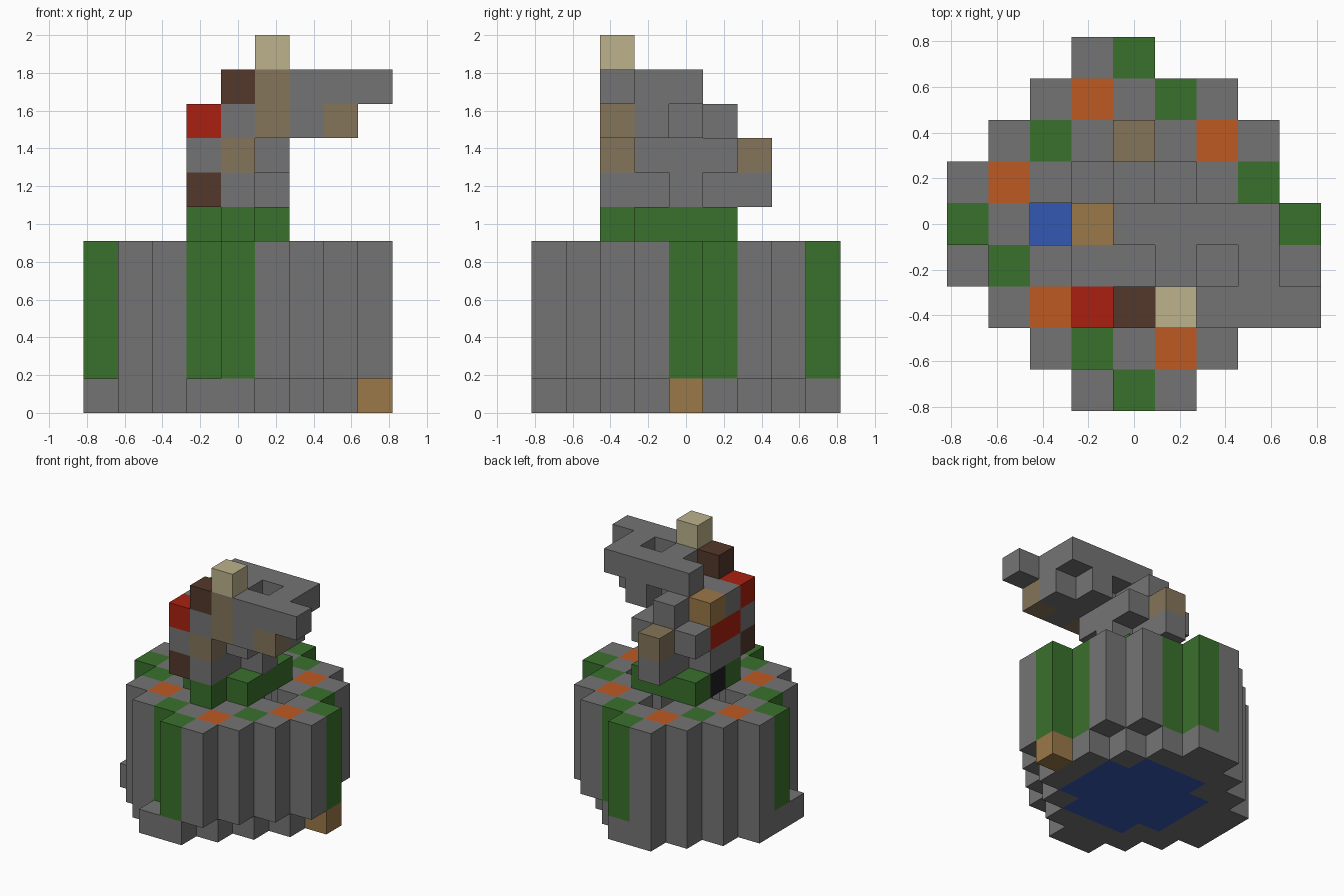
import bpy, bmesh
from mathutils import Vector

cube = bpy.data.objects.get("Cube")
if cube:
    bpy.data.objects.remove(cube, do_unlink=True)

CELL = 2 / 11

# Palette: letter -> (name, hex display colour)
PALETTE = {
    "S": ("stone grey", "747474"),
    "G": ("moss green", "3a702c"),
    "O": ("orange", "be5a22"),
    "W": ("water blue", "3457b2"),
    "R": ("red", "aa2010"),
    "B": ("dark brown", "54382b"),
    "C": ("cream", "bcb28c"),
    "L": ("dull timber", "85755a"),
    "T": ("warm timber", "9b7848"),
    "D": ("near black", "1e1e22"),
}


def linear(hex_pair):
    c = int(hex_pair, 16) / 255
    return c / 12.92 if c <= 0.04045 else ((c + 0.055) / 1.055) ** 2.4


def make_material(name, code):
    rgba = [linear(code[n:n + 2]) for n in (0, 2, 4)] + [1]
    mat = bpy.data.materials.new(name)
    mat.use_nodes = True
    mat.diffuse_color = rgba
    bsdf = mat.node_tree.nodes["Principled BSDF"]
    bsdf.inputs["Base Color"].default_value = rgba
    bsdf.inputs["Roughness"].default_value = 0.9
    return mat


MATERIALS = {k: make_material(*v) for k, v in PALETTE.items()}

# Plans are drawn with the back row first and the front row last
FOUNDATION = """
...SS....
..SSSS...
.SSWWWS..
SSWWWWWS.
SSWWWWWST
SSWWWWWS.
.SSWWWS..
..SSSS...
...SS....
"""

WALL = """
...SG....
..SOSGS..
.SGS.SOS.
SOS...SG.
GS.....SG
.GS...SOS
.SOS.SGS.
..SGSOS..
....GS...
"""

# Plans of the figure on top, one per course
PLINTH = """
GGG
DGG
GGG
.G.
"""
LEGS = """
.S.
.S.
SSS
SS.
BS.
"""
BODY = """
.L.
SSS
RSS
RSS
SL.
"""
SHOULDERS = """
.S.
TS.S
SSSSS
RSLSL
"""
ARMS = """
.SSSS
..S.S
.BLSSS
"""
TIP = """
..C
"""


def read_plan(plan, level, courses=1, corner=(0, 0), only=None, skip=""):
    """Turn a plan into a mapping from cell position to colour letter."""
    cells = {}
    for j, row in enumerate(reversed(plan.split())):
        for i, letter in enumerate(row):
            if letter == "." or letter in skip or (only and letter not in only):
                continue
            for k in range(courses):
                cells[i + corner[0], j + corner[1], level + k] = letter
    return cells


ON_TOP = (3, 2)
PARTS = {
    "foundation": read_plan(FOUNDATION, 0, skip="WT"),
    "foundation_peg": read_plan(FOUNDATION, 0, only="T"),
    "water": read_plan(FOUNDATION, 0, only="W"),
    "round_wall": read_plan(WALL, 1, courses=4),
    "plinth": read_plan(PLINTH, 5, corner=ON_TOP),
    "figure_legs": read_plan(LEGS, 6, corner=ON_TOP),
    "figure_body": read_plan(BODY, 7, corner=ON_TOP),
    "figure_shoulders": read_plan(SHOULDERS, 8, corner=ON_TOP),
    "figure_arms": read_plan(ARMS, 9, corner=ON_TOP),
    "figure_tip": read_plan(TIP, 10, corner=ON_TOP),
}
OCCUPIED = {cell for cells in PARTS.values() for cell in cells}


def build_part(name, cells):
    """Make one mesh from the exposed faces of its cells."""
    mesh = bpy.data.meshes.new(name)
    letters = sorted(set(cells.values()))
    for letter in letters:
        mesh.materials.append(MATERIALS[letter])
    bm = bmesh.new()
    for cell, letter in cells.items():
        centre = Vector((cell[0] - 4, cell[1] - 4, cell[2] + 0.5))
        for axis in range(3):
            for sign in (-1, 1):
                step = Vector((0, 0, 0))
                step[axis] = sign
                if tuple(int(c + s) for c, s in zip(cell, step)) in OCCUPIED:
                    continue
                u, v = Vector((0, 0, 0)), Vector((0, 0, 0))
                u[(axis + 1) % 3] = 0.5
                v[(axis + 2) % 3] = 0.5 * sign
                mid = centre + step / 2
                corners = (mid - u - v, mid + u - v, mid + u + v, mid - u + v)
                face = bm.faces.new([bm.verts.new(c * CELL) for c in corners])
                face.material_index = letters.index(letter)
    bmesh.ops.remove_doubles(bm, verts=bm.verts, dist=CELL / 100)
    bm.to_mesh(mesh)
    bm.free()
    bpy.context.collection.objects.link(bpy.data.objects.new(name, mesh))


for part_name, part_cells in PARTS.items():
    build_part(part_name, part_cells)
